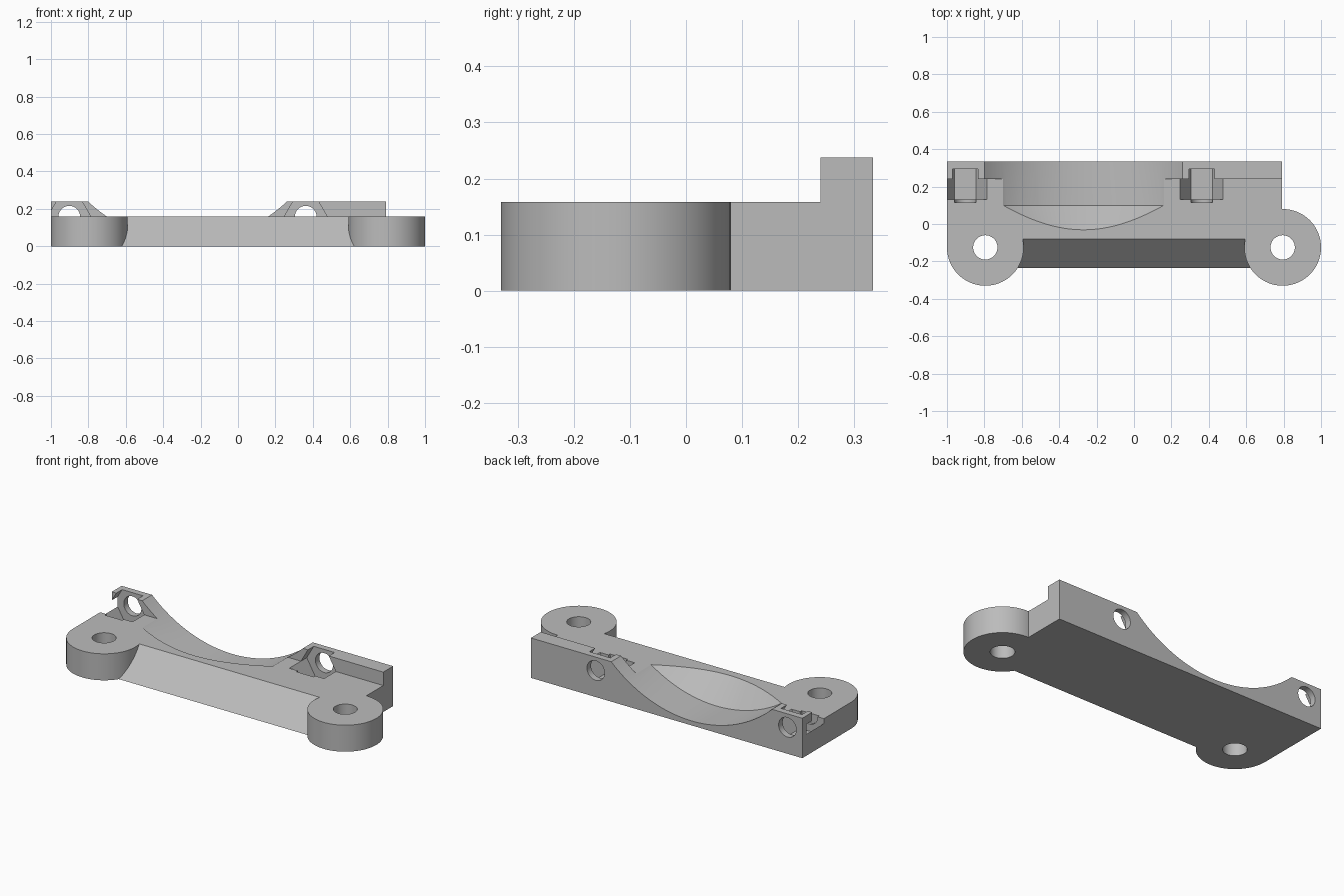
import bpy, bmesh, math
from mathutils import Matrix

cube = bpy.data.objects.get("Cube")
if cube:
    bpy.data.objects.remove(cube, do_unlink=True)

grey = bpy.data.materials.new("plain_grey")
grey.use_nodes = True
COLOUR = (0.5, 0.5, 0.5, 1)
grey.diffuse_color = COLOUR
grey.node_tree.nodes["Principled BSDF"].inputs["Base Color"].default_value = COLOUR

DECK, TOP = 0.158, 0.238          # deck and rear wall heights
BACK, WALL = 0.333, 0.24          # rear face and front of rear wall
LUG_X, LUG_Y, LUG_R = 0.795, -0.125, 0.205
SCOOP_X = -0.27


def finish(name, bm):
    bmesh.ops.recalc_face_normals(bm, faces=bm.faces)
    mesh = bpy.data.meshes.new(name)
    bm.to_mesh(mesh)
    bm.free()
    mesh.materials.append(grey)
    obj = bpy.data.objects.new(name, mesh)
    bpy.context.collection.objects.link(obj)
    return obj


def side_prism(name, profile, x0, x1):
    """Extrude a (y, z) profile along x."""
    bm = bmesh.new()
    face = bm.faces.new([bm.verts.new((x0, y, z)) for y, z in profile])
    out = bmesh.ops.extrude_face_region(bm, geom=[face])
    verts = [v for v in out["geom"] if isinstance(v, bmesh.types.BMVert)]
    bmesh.ops.translate(bm, verts=verts, vec=(x1 - x0, 0, 0))
    return finish(name, bm)


def post(name, x, y, z0, z1, r):
    """Upright cylinder."""
    bm = bmesh.new()
    bmesh.ops.create_cone(bm, cap_ends=True, segments=96, radius1=r, radius2=r, depth=z1 - z0,
                          matrix=Matrix.Translation((x, y, (z0 + z1) / 2)))
    return finish(name, bm)


def rod(name, x, z, y0, y1, r0, r1, sides):
    """Cylinder, cone or hexagon lying along y, with a corner pointing to +x."""
    bm = bmesh.new()
    bmesh.ops.create_cone(
        bm, cap_ends=True, segments=sides, radius1=r0, radius2=r1, depth=y1 - y0,
        matrix=Matrix.Translation((x, (y0 + y1) / 2, z))
        @ Matrix.Rotation(-math.pi / 2, 4, 'X') @ Matrix.Rotation(math.pi / 2, 4, 'Z'))
    if sides == 6:
        # make sure a corner, not a flat, points sideways
        if max(v.co.x for v in bm.verts) - x < r0 * 0.95:
            bmesh.ops.rotate(bm, verts=bm.verts, cent=(x, 0, z),
                             matrix=Matrix.Rotation(math.pi / 6, 3, 'Y'))
    return finish(name, bm)


def combine(target, tool, operation):
    mod = target.modifiers.new(operation.lower(), 'BOOLEAN')
    mod.operation, mod.solver, mod.object = operation, 'EXACT', tool
    bpy.context.view_layer.objects.active = target
    bpy.ops.object.modifier_apply(modifier=mod.name)
    bpy.data.objects.remove(tool, do_unlink=True)


# Main body with sloped front and raised rear wall
rear = [(BACK, 0), (BACK, TOP), (WALL, TOP), (WALL, DECK)]
bracket = side_prism("mounting_bracket", [(-0.235, 0)] + rear + [(-0.08, DECK)], -LUG_X, 0.79)
end = side_prism("end_block", [(LUG_Y, 0)] + rear + [(LUG_Y, DECK)], -1, -LUG_X)
combine(bracket, end, 'UNION')

# Round screw lugs, then their holes
for side in (-1, 1):
    combine(bracket, post("lug", side * LUG_X, LUG_Y, 0, DECK, LUG_R), 'UNION')
for side in (-1, 1):
    combine(bracket, post("lug_hole", side * LUG_X, LUG_Y, -0.1, 0.4, 0.065), 'DIFFERENCE')

# Cylindrical scoop with a conical front end
SCOOP_Z, SCOOP_R, SCOOP_Y = 0.798, 0.771, 0.1
combine(bracket, rod("scoop", SCOOP_X, SCOOP_Z, SCOOP_Y, 0.6, SCOOP_R, SCOOP_R, 192), 'DIFFERENCE')
combine(bracket, rod("scoop_end", SCOOP_X, SCOOP_Z, SCOOP_Y - 0.4, SCOOP_Y, SCOOP_R - 0.4, SCOOP_R, 192),
        'DIFFERENCE')

# Hexagonal nut pockets and bolt holes through the rear wall
for side in (-1, 1):
    x = SCOOP_X + side * 0.632
    combine(bracket, rod("nut_pocket", x, DECK, 0.13, 0.295, 0.115, 0.115, 6), 'DIFFERENCE')
    combine(bracket, rod("bolt_hole", x, DECK, 0.115, 0.5, 0.058, 0.058, 48), 'DIFFERENCE')

# Smooth curved walls, crisp edges
bpy.ops.object.select_all(action='DESELECT')
bracket.select_set(True)
bpy.context.view_layer.objects.active = bracket
bpy.ops.object.shade_smooth_by_angle(angle=math.radians(25))
